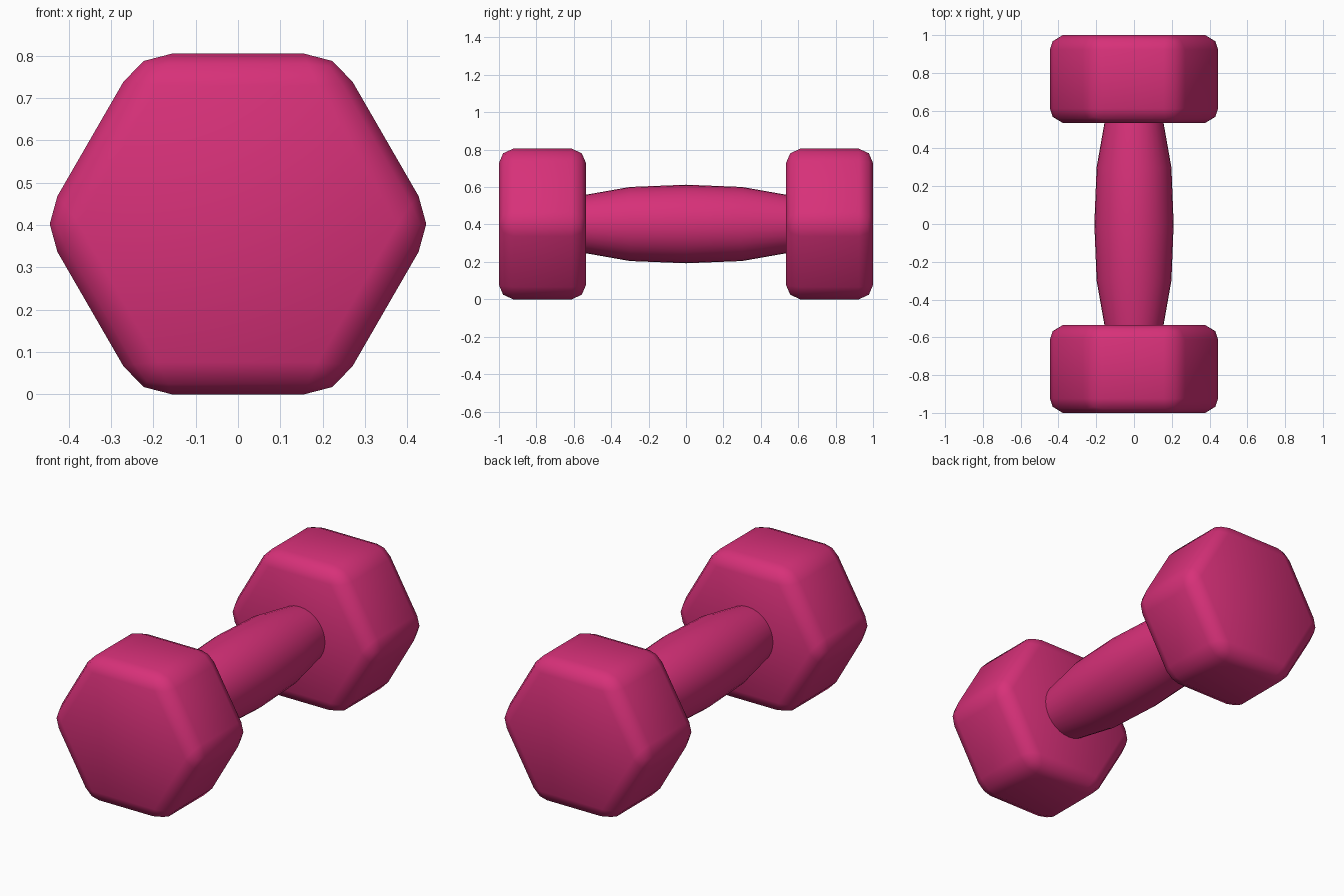
import bpy, bmesh, math
from mathutils import Matrix

if "Cube" in bpy.data.objects:
    bpy.data.objects.remove(bpy.data.objects["Cube"])

pink = bpy.data.materials.new("raspberry_pink")
pink.diffuse_color = (0.68, 0.03, 0.19, 1)
pink.use_nodes = True
pink.node_tree.nodes["Principled BSDF"].inputs["Base Color"].default_value = pink.diffuse_color
APOTHEM = 0.4025          # half height of a hexagonal head
LENGTH = 0.465            # thickness of a head


def finish(name, bm):
    bmesh.ops.recalc_face_normals(bm, faces=bm.faces)
    for f in bm.faces:
        f.smooth = True
    me = bpy.data.meshes.new(name)
    bm.to_mesh(me)
    bm.free()
    me.materials.append(pink)
    ob = bpy.data.objects.new(name, me)
    bpy.context.collection.objects.link(ob)
    return ob


# hexagonal heads with rounded edges, flat side down
for name, side in (("front_head", -1), ("back_head", 1)):
    bm = bmesh.new()
    r = APOTHEM / math.cos(math.pi / 6)
    ends = []
    for y in (side * (1 - LENGTH), side):
        ends.append([bm.verts.new((r * math.cos(k * math.pi / 3), y,
                                   APOTHEM + r * math.sin(k * math.pi / 3))) for k in range(6)])
    for ring in ends:
        bm.faces.new(ring)
    for k in range(6):
        j = (k + 1) % 6
        bm.faces.new((ends[0][k], ends[0][j], ends[1][j], ends[1][k]))
    bmesh.ops.recalc_face_normals(bm, faces=bm.faces)
    bmesh.ops.bevel(bm, geom=bm.edges[:], offset=0.076, offset_type='OFFSET',
                    segments=2, profile=0.5, affect='EDGES')
    finish(name, bm)

# barrel-shaped grip, ends buried in the heads
half = [(0.0, 0.21), (0.3, 0.198), (0.56, 0.152)]
profile = [(-y, r) for y, r in reversed(half[1:])] + half
bm = bmesh.new()
verts = [bm.verts.new((r, y, 0)) for y, r in profile]
edges = [bm.edges.new(p) for p in zip(verts, verts[1:])]
bmesh.ops.spin(bm, geom=verts + edges, cent=(0, 0, 0), axis=(0, 1, 0),
               angle=2 * math.pi, steps=32)
bmesh.ops.remove_doubles(bm, verts=bm.verts, dist=1e-4)
bmesh.ops.transform(bm, matrix=Matrix.Translation((0, 0, APOTHEM)), verts=bm.verts)
finish("grip", bm)
